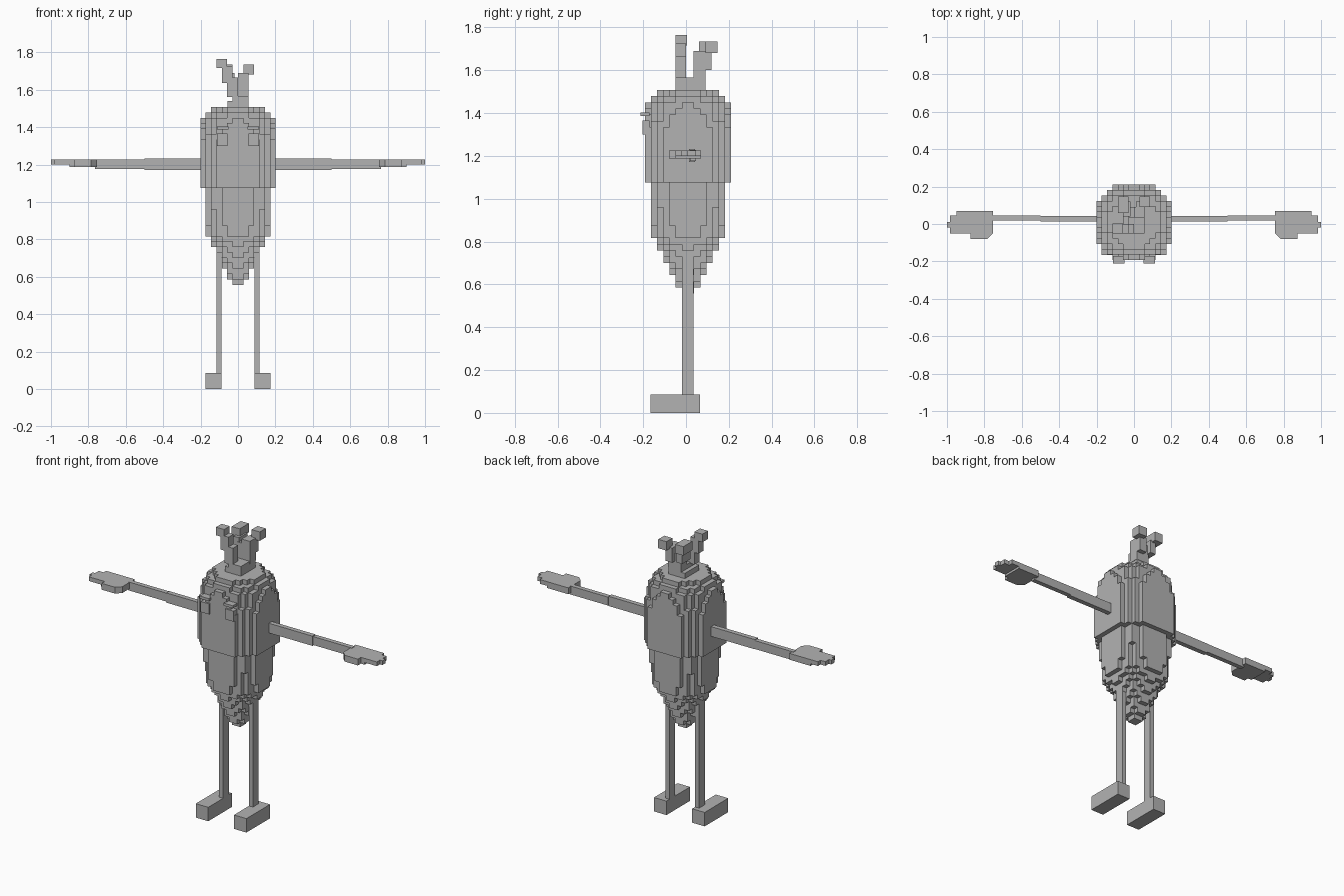
import bpy, bmesh, math

if "Cube" in bpy.data.objects:
    bpy.data.objects.remove(bpy.data.objects["Cube"])

grey = bpy.data.materials.new("grey")
grey.diffuse_color = (0.45, 0.45, 0.45, 1)
grey.use_nodes = True
grey.node_tree.nodes["Principled BSDF"].inputs["Base Color"].default_value = grey.diffuse_color


def finish(bm, name):
    bmesh.ops.recalc_face_normals(bm, faces=bm.faces[:])
    me = bpy.data.meshes.new(name)
    bm.to_mesh(me)
    bm.free()
    me.materials.append(grey)
    ob = bpy.data.objects.new(name, me)
    bpy.context.collection.objects.link(ob)
    return ob


def prism(name, outline, z0, z1, mirror=1):
    """Vertical prism from an xy outline; mirror=-1 flips it across x."""
    bm = bmesh.new()
    f = bm.faces.new([bm.verts.new((x * mirror, y, z0)) for x, y in outline])
    ext = bmesh.ops.extrude_face_region(bm, geom=[f])
    for v in ext["geom"]:
        if isinstance(v, bmesh.types.BMVert):
            v.co.z = z1
    return finish(bm, name)


def box(name, x0, x1, y0, y1, z0, z1, mirror=1):
    return prism(name, [(x0, y0), (x1, y0), (x1, y1), (x0, y1)], z0, z1, mirror)


# Body: stacked rings of small cubes, one radius (in cubes) per layer
CELL, BASE, YC = 0.0288, 0.557, 0.009
radii = ([1.0, 1.6, 2.3, 2.6, 3.3, 3.6, 4.3, 4.6, 5.3]
         + [5.8] * 2 + [6.1] * 3 + [6.5] * 4
         + [7.42] * 9 + [7.2, 7.0, 6.8, 6.6, 5.8, 4.9])
filled = set()
for k, r in enumerate(radii):
    for i in range(-7, 7):
        for j in range(-7, 7):
            if math.hypot(i + 0.5, j + 0.5) <= r:
                filled.add((i, j, k))

bm = bmesh.new()
corners = {}


def corner(c):
    if c not in corners:
        corners[c] = bm.verts.new((c[0] * CELL, c[1] * CELL + YC, c[2] * CELL + BASE))
    return corners[c]


for c in sorted(filled):
    for axis in range(3):
        for side in (0, 1):
            n = list(c)
            n[axis] += 2 * side - 1
            if tuple(n) in filled:
                continue
            u, w = (axis + 1) % 3, (axis + 2) % 3
            loop = []
            for du, dw in ((0, 0), (1, 0), (1, 1), (0, 1)):
                p = list(c)
                p[axis] += side
                p[u] += du
                p[w] += dw
                loop.append(corner(tuple(p)))
            bm.faces.new(loop if side else loop[::-1])
finish(bm, "body")

# Crown: a short base and three forked stalks with offset tips
box("crown_base", -0.055, 0.055, -0.05, 0.09, 1.50, 1.54)
box("crown_neck", -0.03, 0.055, -0.05, 0.09, 1.54, 1.567)
box("front_stalk_lower", -0.058, 0.0, -0.05, 0.0, 1.56, 1.665)
box("front_stalk_upper", -0.085, -0.03, -0.05, 0.0, 1.635, 1.725)
box("front_stalk_tip", -0.115, -0.06, -0.05, 0.004, 1.715, 1.765)
box("right_stalk_lower", 0.0, 0.057, 0.035, 0.092, 1.55, 1.69)
box("right_stalk_middle", 0.01, 0.057, 0.09, 0.12, 1.60, 1.69)
box("right_stalk_tip", 0.03, 0.086, 0.09, 0.148, 1.68, 1.735)
box("left_stalk_lower", -0.03, 0.0, 0.035, 0.092, 1.55, 1.665)
box("left_stalk_middle", -0.058, -0.02, 0.04, 0.12, 1.61, 1.69)
box("left_stalk_tip", -0.085, -0.03, 0.06, 0.148, 1.68, 1.735)

# Hand outline, palm first, then the stepped fingers
palm = [(0.755, 0.07), (0.9, 0.07), (0.9, -0.05), (0.875, -0.05),
        (0.875, -0.08), (0.785, -0.08), (0.755, -0.05)]
fingers = [(0.89, 0.07), (0.95, 0.07), (0.95, 0.045), (0.983, 0.045),
           (0.983, 0.01), (1.0, 0.01), (1.0, -0.02), (0.983, -0.02),
           (0.983, -0.05), (0.89, -0.05)]

for side, m in (("right", 1), ("left", -1)):
    # Arms and hands
    box(side + "_upper_arm", 0.15, 0.5, 0.013, 0.042, 1.172, 1.232, m)
    box(side + "_forearm", 0.5, 0.765, 0.018, 0.046, 1.176, 1.228, m)
    prism(side + "_palm", palm, 1.187, 1.226, m)
    prism(side + "_fingers", fingers, 1.2, 1.226, m)
    # Legs and feet
    box(side + "_leg", 0.088, 0.115, -0.019, 0.036, 0.08, 0.80, m)
    box(side + "_foot", 0.088, 0.173, -0.165, 0.065, 0.0, 0.086, m)
    # Raised eye and brow
    box(side + "_eye", 0.055, 0.113, -0.203, -0.17, 1.30, 1.365, m)
    box(side + "_brow", 0.05, 0.113, -0.212, -0.17, 1.386, 1.402, m)
